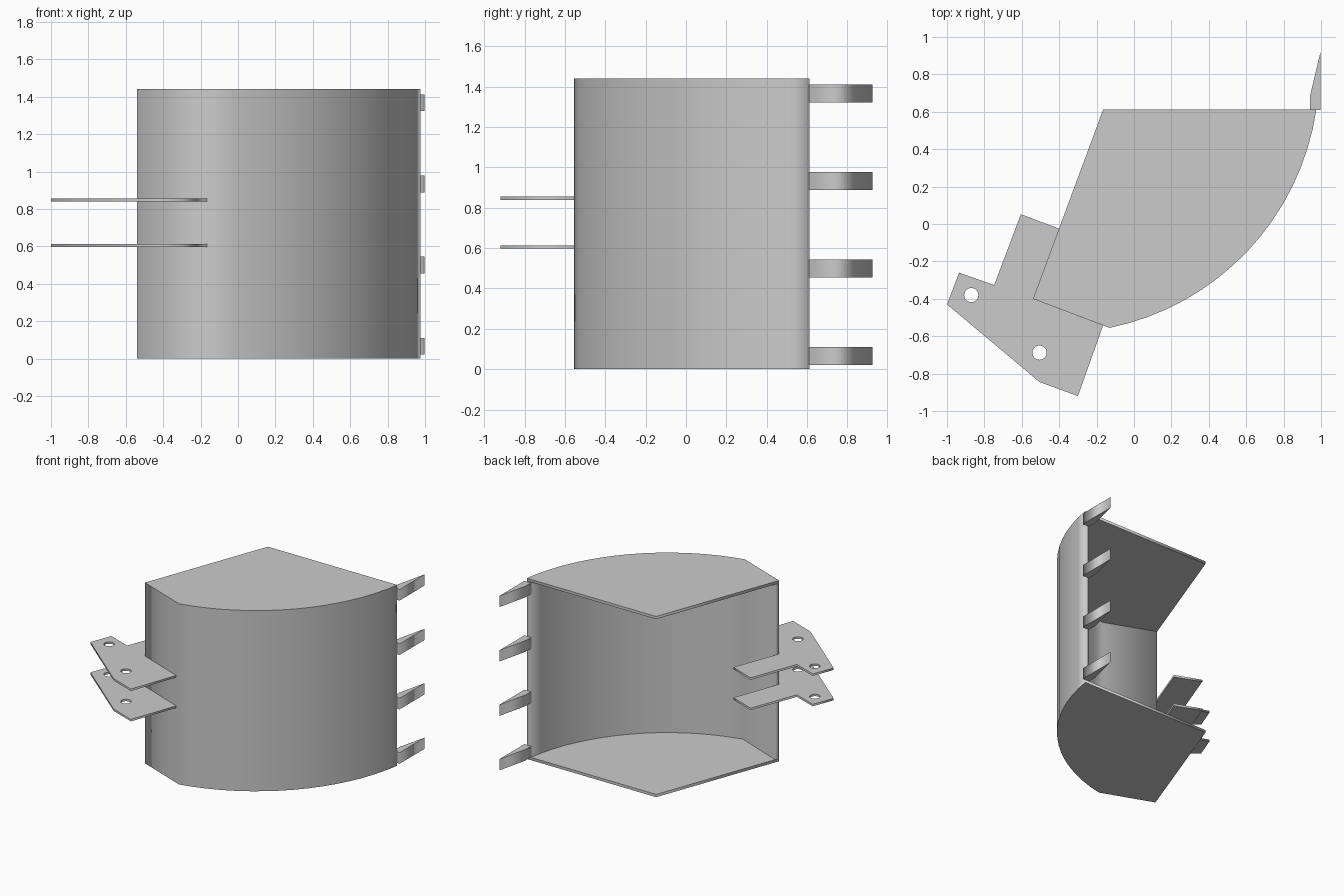
import bpy, math
from mathutils import Vector

if "Cube" in bpy.data.objects:
    bpy.data.objects.remove(bpy.data.objects["Cube"])


def plate(name, loops, z0, z1):
    """Flat plate from an outline (plus optional hole outlines), z0 to z1."""
    cu = bpy.data.curves.new(name, 'CURVE')
    cu.dimensions = '2D'
    cu.fill_mode = 'BOTH'
    cu.extrude = (z1 - z0) / 2
    for pts in loops:
        sp = cu.splines.new('POLY')
        sp.points.add(len(pts) - 1)
        for p, co in zip(sp.points, pts):
            p.co = (co[0], co[1], 0, 1)
        sp.use_cyclic_u = True
    ob = bpy.data.objects.new(name, cu)
    ob.location.z = (z0 + z1) / 2
    bpy.context.collection.objects.link(ob)
    bpy.ops.object.select_all(action='DESELECT')
    ob.select_set(True)
    bpy.context.view_layer.objects.active = ob
    bpy.ops.object.convert(target='MESH')
    return bpy.context.object


def circle(x, y, r, n=24):
    return [(x + r * math.cos(2 * math.pi * i / n),
             y + r * math.sin(2 * math.pi * i / n)) for i in range(n)]


H, SIDE, WALL, LIP_Y = 1.44, 0.022, 0.035, 0.612

# Key corners of the bucket side profile
A, B = Vector((-0.165, LIP_Y)), Vector((0.975, LIP_Y))
C, D = Vector((-0.13, -0.555)), Vector((-0.54, -0.40))

# Curved belly: circular arc from C to B
half = math.radians(35)
chord = B - C
R = chord.length / (2 * math.sin(half))
out = Vector((chord.y, -chord.x)).normalized()
center = (B + C) / 2 - out * R * math.cos(half)
mid = math.atan2(out.y, out.x)


def arc(r, n=16):
    return [center + r * Vector((math.cos(a), math.sin(a)))
            for a in (mid - half + 2 * half * i / n for i in range(n + 1))]


# Side plates at bottom and top
outer = arc(R)
for name, z in (("side_plate_bottom", 0), ("side_plate_top", H - SIDE)):
    plate(name, [[A, D] + outer], z, z + SIDE)

# Curved shell with flat back, between the side plates
inner = [Vector((p.x, min(p.y, LIP_Y))) for p in arc(R - WALL)]
d_in = D + (A - D).normalized() * WALL
plate("bucket_shell", [[D] + outer + inner[::-1] + [d_in]], SIDE, H - SIDE)

# Pair of mounting lugs with pin holes
lug = [(-0.605, 0.052), (-0.40, -0.025), D, (-0.165, -0.542), (-0.30, -0.92),
       (-0.505, -0.845), (-1.0, -0.43), (-0.935, -0.26), (-0.748, -0.327)]
for i, z in enumerate((0.597, 0.839)):
    plate(f"mounting_lug_{i + 1}",
          [lug, circle(-0.87, -0.38, 0.038), circle(-0.505, -0.688, 0.038)],
          z, z + 0.016)

# Row of digging teeth on the lip
tooth = [(0.94, 0.61), (0.998, 0.61), (0.998, 0.925), (0.94, 0.68)]
for i in range(4):
    z = 0.022 + i * 0.4335
    plate(f"tooth_{i + 1}", [tooth], z, z + 0.089)
